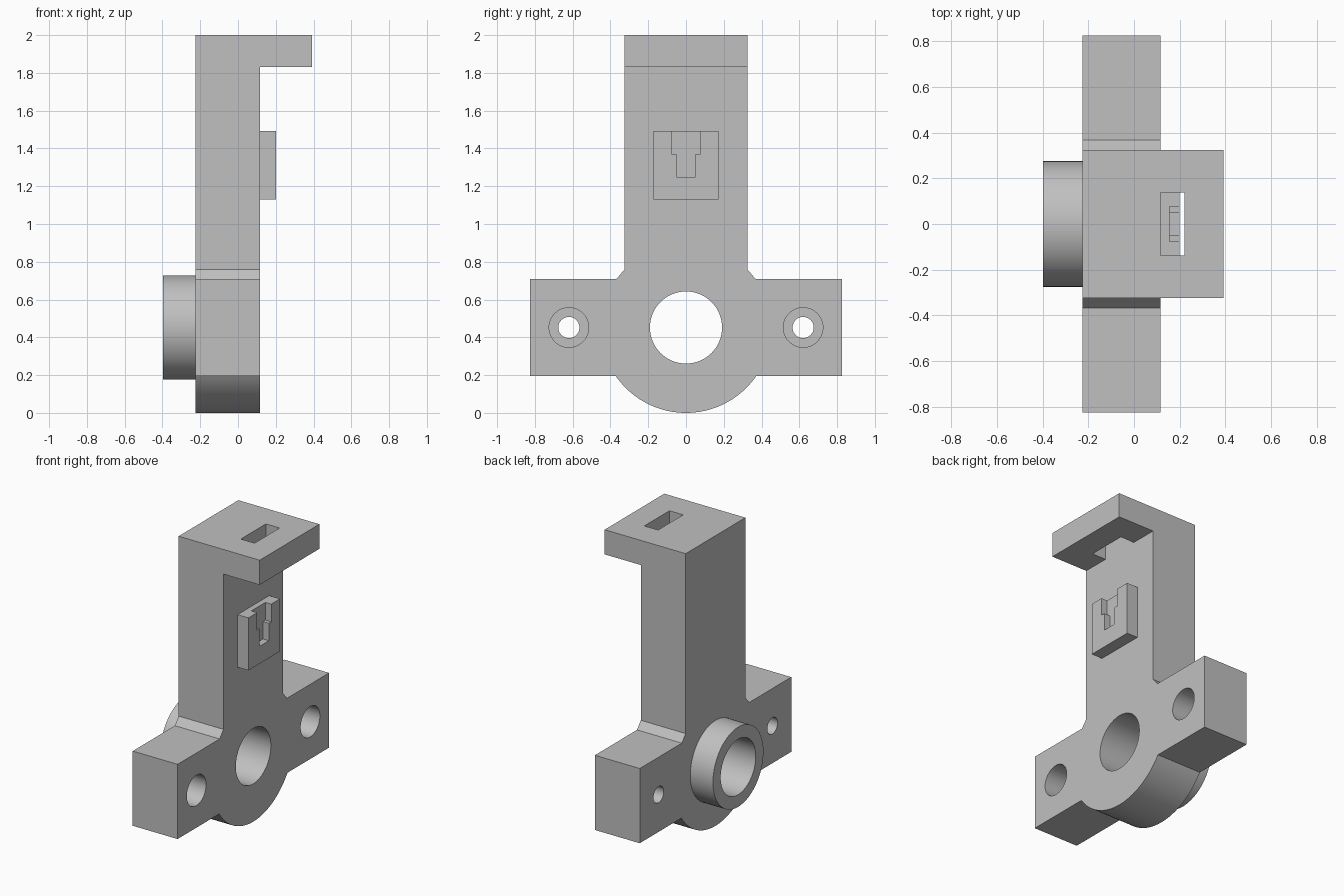
import bpy, bmesh, math

if "Cube" in bpy.data.objects:
    bpy.data.objects.remove(bpy.data.objects["Cube"])

grey = bpy.data.materials.new("plain grey")
grey.diffuse_color = (0.53, 0.53, 0.53, 1)
grey.use_nodes = True
grey.node_tree.nodes["Principled BSDF"].inputs["Base Color"].default_value = grey.diffuse_color

X0, X1 = -0.225, 0.117      # back and face of the plate
ZC = 0.452                  # height of the bore axis


def extrude(name, profile, x0, x1):
    """Extrude a (y, z) outline along x."""
    bm = bmesh.new()
    face = bm.faces.new([bm.verts.new((x0, y, z)) for y, z in profile])
    out = bmesh.ops.extrude_face_region(bm, geom=[face])
    verts = [v for v in out["geom"] if isinstance(v, bmesh.types.BMVert)]
    bmesh.ops.translate(bm, verts=verts, vec=(x1 - x0, 0, 0))
    bmesh.ops.recalc_face_normals(bm, faces=bm.faces)
    mesh = bpy.data.meshes.new(name)
    bm.to_mesh(mesh)
    bm.free()
    mesh.materials.append(grey)
    ob = bpy.data.objects.new(name, mesh)
    bpy.context.collection.objects.link(ob)
    return ob


def box(name, y, z0, z1, x0, x1):
    return extrude(name, [(-y, z0), (y, z0), (y, z1), (-y, z1)], x0, x1)


def cylinder(name, yc, r, x0, x1, n=64):
    ring = [(yc + r * math.cos(2 * math.pi * i / n),
             ZC + r * math.sin(2 * math.pi * i / n)) for i in range(n)]
    return extrude(name, ring, x0, x1)


def boolean(target, tool, operation):
    mod = target.modifiers.new(operation.lower(), 'BOOLEAN')
    mod.operation, mod.solver, mod.object = operation, 'EXACT', tool
    bpy.context.view_layer.objects.active = target
    bpy.ops.object.modifier_apply(modifier=mod.name)
    bpy.data.objects.remove(tool, do_unlink=True)


# Plate outline: tower, fillet chamfers, side wings and round bottom
right = [(0.825, 0.195), (0.825, 0.71), (0.367, 0.71), (0.325, 0.76), (0.325, 2.0)]
left = [(-y, z) for y, z in reversed(right)]
a = math.asin((ZC - 0.195) / ZC)
arc = [(ZC * math.cos(t), ZC + ZC * math.sin(t)) for t in
       (math.pi + a + (math.pi - 2 * a) * i / 40 for i in range(41))]
bracket = extrude("bracket_body", right + left + arc, X0, X1)

# Overhanging lip at the top, with a slot against the plate
lip = box("top_lip", 0.325, 1.83, 2.0, X1 - 0.05, 0.393)
boolean(bracket, lip, 'UNION')
boolean(bracket, box("lip_slot", 0.137, 1.7, 2.1, X1, 0.222), 'DIFFERENCE')

# Round collar on the back and the bore through it
boolean(bracket, cylinder("collar", 0, 0.275, -0.398, X0 + 0.05), 'UNION')
boolean(bracket, cylinder("bore", 0, 0.191, -0.6, 0.4), 'DIFFERENCE')

# Counterbored bolt holes in the wings
for side in (-1, 1):
    boolean(bracket, cylinder("bolt_hole", side * 0.62, 0.056, -0.4, 0.3, 40), 'DIFFERENCE')
    boolean(bracket, cylinder("counterbore", side * 0.62, 0.105, -0.08, 0.3, 48), 'DIFFERENCE')

# Small block on the face with a stepped notch open at the top
boolean(bracket, box("catch_block", 0.172, 1.13, 1.492, X1 - 0.05, 0.2), 'UNION')
notch = [(-0.05, 1.25), (0.05, 1.25), (0.05, 1.37), (0.077, 1.37),
         (0.077, 1.6), (-0.077, 1.6), (-0.077, 1.37), (-0.05, 1.37)]
boolean(bracket, extrude("catch_notch", notch, 0.155, 0.3), 'DIFFERENCE')

# Smooth the round walls, keep the edges sharp
bpy.ops.object.select_all(action='DESELECT')
bracket.select_set(True)
bpy.context.view_layer.objects.active = bracket
bpy.ops.object.shade_smooth_by_angle(angle=math.radians(30))
